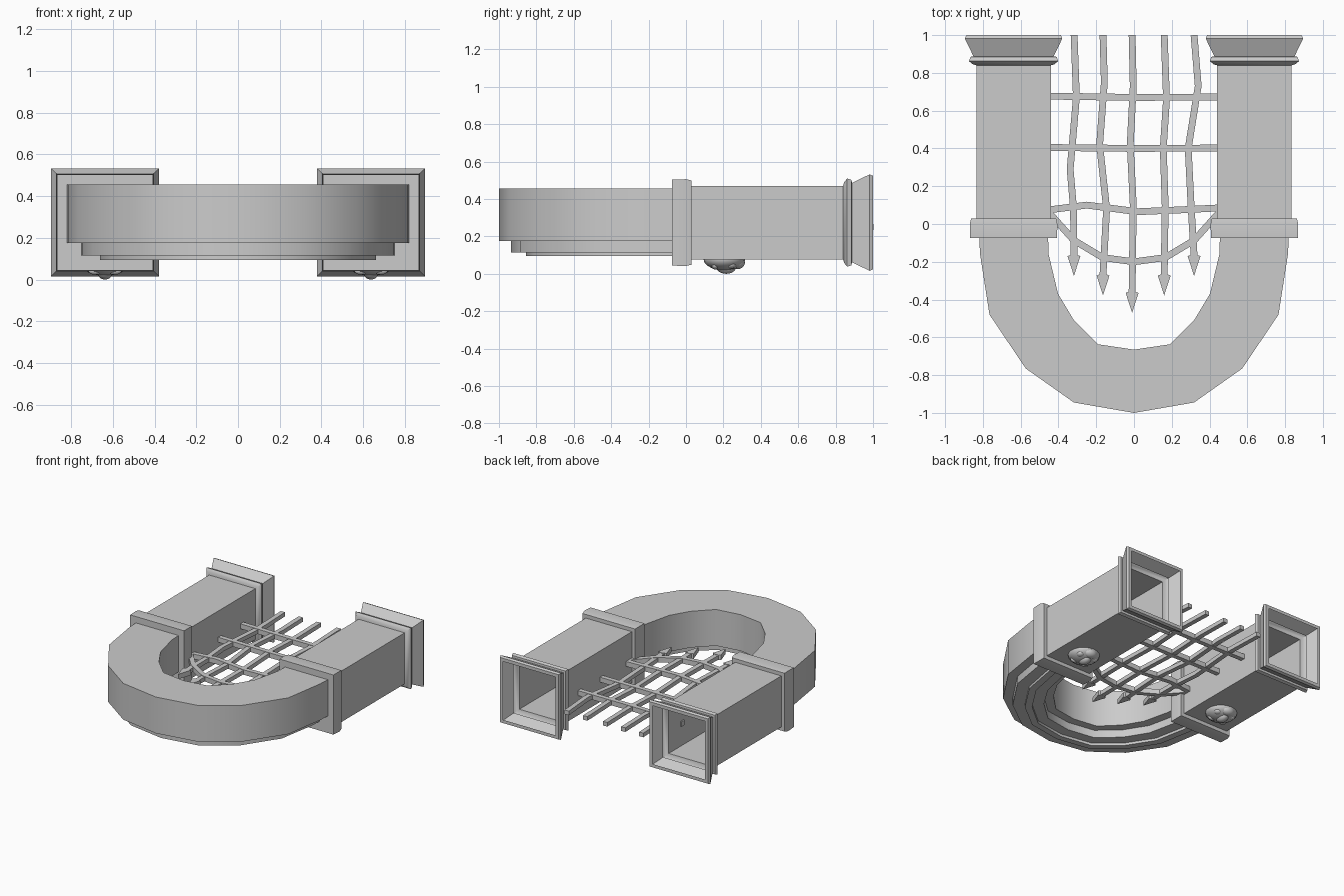
import bpy, bmesh
from math import radians
from mathutils import Vector, Matrix

if "Cube" in bpy.data.objects:
    bpy.data.objects.remove(bpy.data.objects["Cube"])

CX, CZ = 0.6375, 0.274      # pillar axis


def finish(name, bm, angle=40):
    bmesh.ops.recalc_face_normals(bm, faces=bm.faces)
    me = bpy.data.meshes.new(name)
    bm.to_mesh(me)
    bm.free()
    me.shade_smooth()
    me.set_sharp_from_angle(angle=radians(angle))
    ob = bpy.data.objects.new(name, me)
    bpy.context.collection.objects.link(ob)
    return ob


def loft(bm, rings, cap_start=True, cap_end=True):
    vs = [[bm.verts.new(p) for p in r] for r in rings]
    n = len(rings[0])
    for a, b in zip(vs, vs[1:]):
        for i in range(n):
            j = (i + 1) % n
            bm.faces.new((a[i], a[j], b[j], b[i]))
    if cap_start:
        bm.faces.new(vs[0][::-1])
    if cap_end:
        bm.faces.new(vs[-1])


def square(cx, y, h):
    return [(cx + sx * h, y, CZ + sz * h)
            for sx, sz in ((-1, -1), (1, -1), (1, 1), (-1, 1))]


# Pillars: square shells with capital at the arch end, flared open foot at the other
profile = [(-0.075, 0.230), (0.0, 0.232), (0.03, 0.225), (0.03, 0.197),
           (0.84, 0.197), (0.845, 0.215), (0.862, 0.236), (0.885, 0.228),
           (0.887, 0.212), (0.982, 0.258), (1.0, 0.250), (1.0, 0.225)]
for side, label in ((-1, "left"), (1, "right")):
    bm = bmesh.new()
    loft(bm, [square(side * CX, y, h) for y, h in profile], cap_end=False)
    finish(label + "_pillar", bm, 25)

# Arch: stepped moulding swept through matching outer and inner outlines
outer = [(0.82, -0.06), (0.815, -0.16), (0.765, -0.48), (0.573, -0.765), (0.318, -0.945)]
inner = [(0.455, -0.06), (0.452, -0.16), (0.402, -0.37), (0.318, -0.51), (0.19, -0.637)]
outer += [(0, -1.0)] + [(-x, y) for x, y in outer[::-1]]
inner += [(0, -0.665)] + [(-x, y) for x, y in inner[::-1]]
section = [(0, 0.455), (0, 0.175), (0.19, 0.175), (0.19, 0.115), (0.43, 0.115),
           (0.43, 0.095), (0.575, 0.095), (0.575, 0.115), (0.81, 0.115),
           (0.81, 0.175), (1, 0.175), (1, 0.455)]
bm = bmesh.new()
loft(bm, [[(o[0] + (i[0] - o[0]) * f, o[1] + (i[1] - o[1]) * f, z)
           for f, z in section] for o, i in zip(outer, inner)])
finish("arch", bm)


# Grate bars: square-section strips following a bent path in the xy plane
def bar(bm, path, width=0.036, thick=0.032, z=0.25):
    pts = [Vector(p) for p in path]
    rings = []
    for k, p in enumerate(pts):
        t = (pts[min(k + 1, len(pts) - 1)] - pts[max(k - 1, 0)]).normalized()
        n = Vector((-t.y, t.x)) * width / 2
        rings.append([(p.x + s * n.x, p.y + s * n.y, z + u * thick / 2)
                      for s, u in ((-1, -1), (1, -1), (1, 1), (-1, 1))])
    loft(bm, rings)


def spike(bm, x, tip, z=0.25):
    loft(bm, [[(x - 0.034, tip + 0.105, z + d), (x, tip + 0.118, z + d),
               (x + 0.034, tip + 0.105, z + d), (x, tip, z + d)] for d in (-0.019, 0.019)])


uprights = [
    ([(-0.317, 1), (-0.305, 0.67), (-0.338, 0.29), (-0.32, 0.08)], -0.318, -0.275),
    ([(-0.164, 1), (-0.157, 0.75), (-0.182, 0.42), (-0.145, 0.08)], -0.164, -0.378),
    ([(-0.01, 1), (-0.004, 0.73), (-0.02, 0.42), (-0.004, 0.1)], -0.01, -0.47),
    ([(0.16, 1), (0.172, 0.66), (0.155, 0.4), (0.165, 0.1)], 0.16, -0.378),
    ([(0.318, 1), (0.34, 0.73), (0.287, 0.4), (0.302, 0.1)], 0.318, -0.275)]
bm = bmesh.new()
for path, x, tip in uprights:
    bar(bm, path + [(x, tip + 0.11)])
    spike(bm, x, tip)
finish("grate_uprights", bm, 30)

bm = bmesh.new()
bar(bm, [(-0.45, 0.677), (0, 0.67), (0.45, 0.672)], thick=0.038)
bar(bm, [(-0.45, 0.405), (0, 0.4), (0.45, 0.402)], thick=0.038)
bar(bm, [(-0.45, 0.075), (-0.25, 0.1), (0.02, 0.065), (0.25, 0.075), (0.45, 0.085)], thick=0.038)
bar(bm, [(-0.45, 0.06), (-0.32, -0.085), (-0.165, -0.178), (0, -0.2),
         (0.165, -0.178), (0.32, -0.085), (0.45, 0.06)], thick=0.038)
finish("grate_crossbars", bm, 50)


# Carved head bosses on the pillar fronts: flattened dome, muzzle, brows and jaw
def blob(bm, loc, size):
    m = Matrix.Translation(loc) @ Matrix.Diagonal((*size, 1))
    bmesh.ops.create_uvsphere(bm, u_segments=20, v_segments=10, radius=1, matrix=m)


for side, label in ((-1, "left"), (1, "right")):
    bm = bmesh.new()
    x = side * CX
    blob(bm, (x, 0.205, 0.08), (0.115, 0.112, 0.062))
    blob(bm, (x, 0.215, 0.04), (0.04, 0.055, 0.04))
    blob(bm, (x, 0.275, 0.06), (0.055, 0.04, 0.035))
    for s in (-1, 1):
        blob(bm, (x + s * 0.045, 0.155, 0.043), (0.036, 0.018, 0.02))
        blob(bm, (x + s * 0.06, 0.24, 0.05), (0.03, 0.03, 0.022))
    finish(label + "_head_boss", bm, 60)
